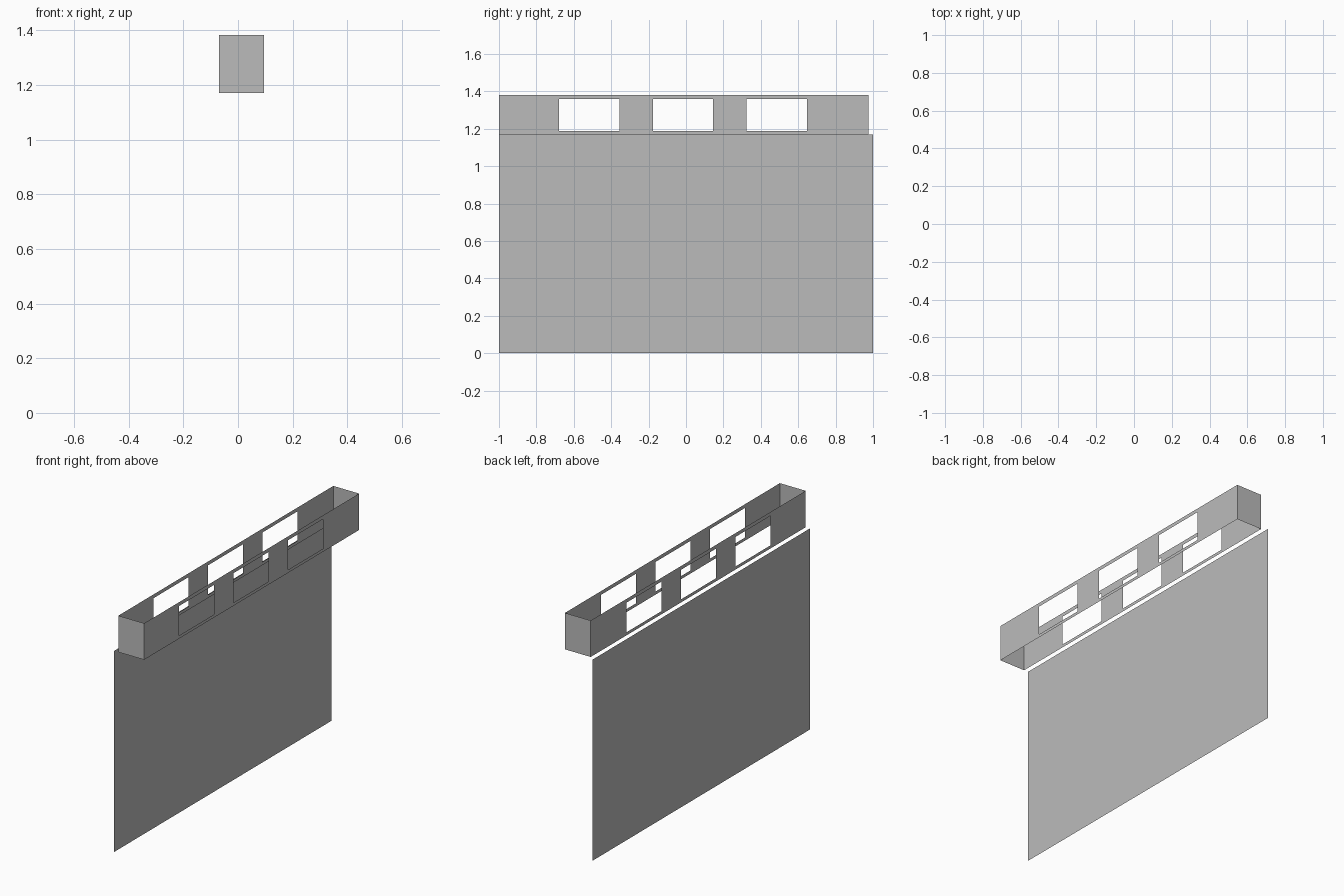
import bpy
import bmesh

# Remove the default cube
cube = bpy.data.objects.get("Cube")
if cube:
    bpy.data.objects.remove(cube, do_unlink=True)

# Single flat grey
grey = bpy.data.materials.new("plain_grey")
grey.use_nodes = True
colour = (0.5, 0.5, 0.5, 1.0)
grey.diffuse_color = colour
grey.node_tree.nodes["Principled BSDF"].inputs["Base Color"].default_value = colour

# Main dimensions
PANEL_X, PANEL_TOP = -0.097, 1.17
BOX_LEFT, BOX_RIGHT = 0.096, -0.07
BOX_FRONT, BOX_BACK = -1.0, 0.976
BOX_TOP = 1.382
WINDOW_LOW, WINDOW_HIGH = 1.188, 1.36
WINDOW_HALF, PITCH, MIDDLE = 0.161, 0.501, -0.016


def sheet(name, add_faces):
    """Make a thin sheet object from faces added to a bmesh."""
    bm = bmesh.new()
    add_faces(bm)
    bmesh.ops.remove_doubles(bm, verts=bm.verts, dist=1e-5)
    mesh = bpy.data.meshes.new(name)
    bm.to_mesh(mesh)
    bm.free()
    mesh.materials.append(grey)
    obj = bpy.data.objects.new(name, mesh)
    bpy.context.scene.collection.objects.link(obj)
    return obj


def quad(bm, start, end, low, high):
    """Upright rectangle between two plan points."""
    corners = [(*start, low), (*end, low), (*end, high), (*start, high)]
    bm.faces.new([bm.verts.new(c) for c in corners])


def windowed_wall(x, flip):
    """Long wall split into strips, leaving the window cells open."""
    ys = [BOX_FRONT]
    for i in (-1, 0, 1):
        centre = MIDDLE + i * PITCH
        ys += [centre - WINDOW_HALF, centre + WINDOW_HALF]
    ys.append(BOX_BACK)
    zs = [PANEL_TOP, WINDOW_LOW, WINDOW_HIGH, BOX_TOP]

    def build(bm):
        for i, (a, b) in enumerate(zip(ys, ys[1:])):
            for j, (low, high) in enumerate(zip(zs, zs[1:])):
                if i % 2 and j == 1:
                    continue
                ends = ((x, b), (x, a)) if flip else ((x, a), (x, b))
                quad(bm, *ends, low, high)
    return build


# Large upright panel
sheet("main_panel", lambda bm: quad(bm, (PANEL_X, 1), (PANEL_X, -1), 0, PANEL_TOP))

# Open frame: two windowed long walls and two plain ends
sheet("left_window_wall", windowed_wall(BOX_LEFT, False))
sheet("right_window_wall", windowed_wall(BOX_RIGHT, True))
sheet("front_end_wall", lambda bm: quad(
    bm, (BOX_RIGHT, BOX_FRONT), (BOX_LEFT, BOX_FRONT), PANEL_TOP, BOX_TOP))
sheet("back_end_wall", lambda bm: quad(
    bm, (BOX_LEFT, BOX_BACK), (BOX_RIGHT, BOX_BACK), PANEL_TOP, BOX_TOP))
